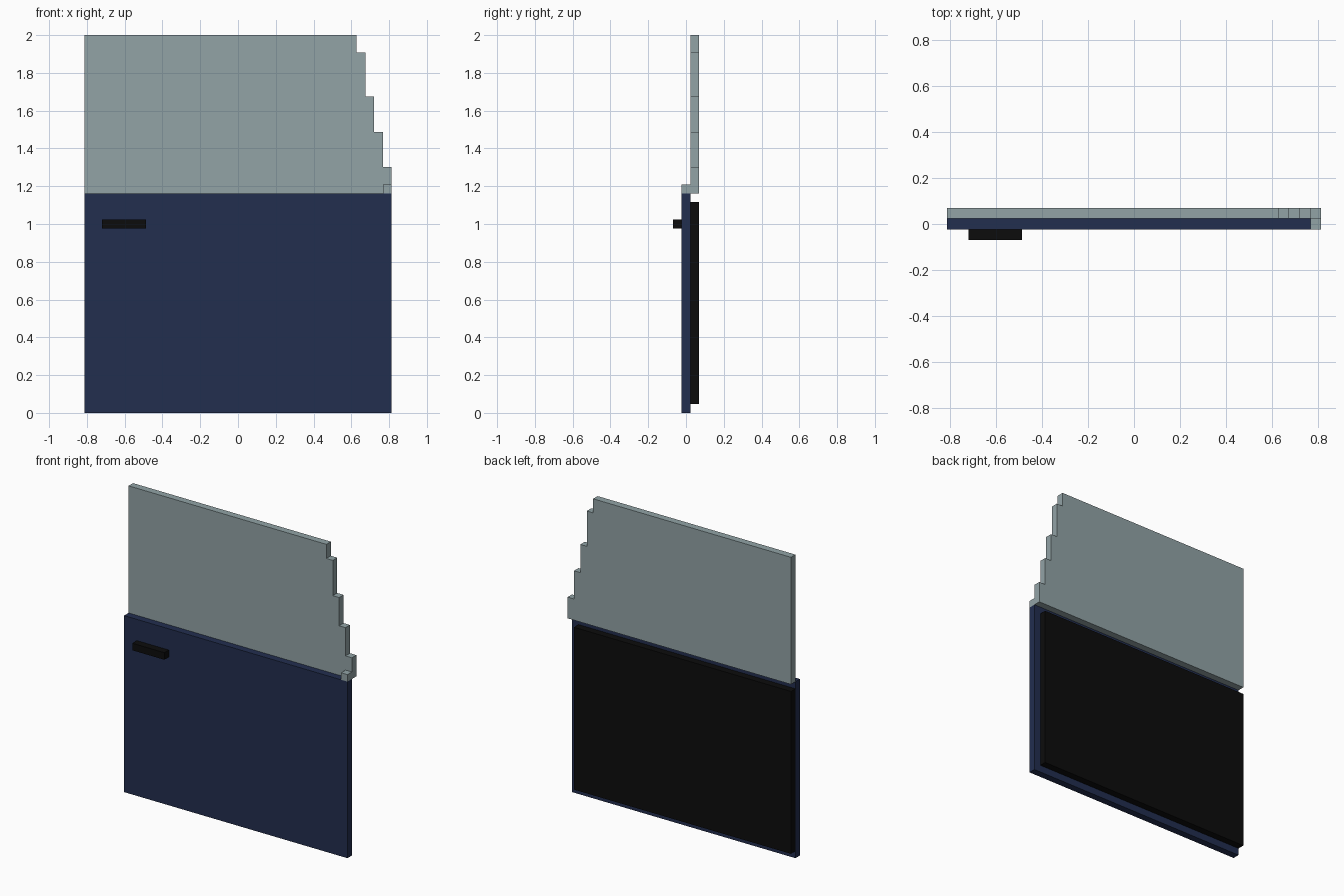
import bpy, bmesh

if "Cube" in bpy.data.objects:
    bpy.data.objects.remove(bpy.data.objects["Cube"])

U = 2 / 43               # block size
X0, Y0 = -17.5 * U, -1.5 * U


def srgb(*c):
    return [((v / 255 + 0.055) / 1.055) ** 2.4 if v > 10 else v / 255 / 12.92 for v in c] + [1]


def material(name, *c):
    m = bpy.data.materials.new(name)
    m.diffuse_color = srgb(*c)
    m.use_nodes = True
    m.node_tree.nodes["Principled BSDF"].inputs["Base Color"].default_value = m.diffuse_color
    return m


navy = material("navy_paint", 34, 46, 79)
glass = material("grey_glass", 146, 163, 166)
black = material("black_trim", 12, 12, 12)


def extrude(name, outline, y0, y1, mat):
    """Extrude an x-z outline, given in blocks, from y0 to y1."""
    bm = bmesh.new()
    face = bm.faces.new([bm.verts.new((X0 + x * U, Y0 + y0 * U, z * U)) for x, z in outline])
    ext = bmesh.ops.extrude_face_region(bm, geom=[face])
    verts = [v for v in ext["geom"] if isinstance(v, bmesh.types.BMVert)]
    bmesh.ops.translate(bm, verts=verts, vec=(0, (y1 - y0) * U, 0))
    bmesh.ops.recalc_face_normals(bm, faces=bm.faces)
    me = bpy.data.meshes.new(name)
    bm.to_mesh(me)
    bm.free()
    me.materials.append(mat)
    bpy.context.collection.objects.link(bpy.data.objects.new(name, me))


def box(name, x0, x1, y0, y1, z0, z1, mat):
    extrude(name, [(x0, z0), (x1, z0), (x1, z1), (x0, z1)], y0, y1, mat)


# Door skin, inner lining and handle
box("door_panel", 0, 35, 1, 2, 0, 25, navy)
box("inner_lining", 0, 34, 2, 3, 1, 24, black)
box("door_handle", 2, 7, 0, 1, 21, 22, black)

# Window with a stepped sloping edge
outline = [(0, 25), (35, 25)]
x = 35
for top in (28, 32, 36, 41):
    outline += [(x, top), (x - 1, top)]
    x -= 1
outline += [(x, 43), (0, 43)]
extrude("window", outline, 2, 3, glass)

# Small block at the window corner
box("window_corner", 34, 35, 1, 2, 25, 26, glass)
